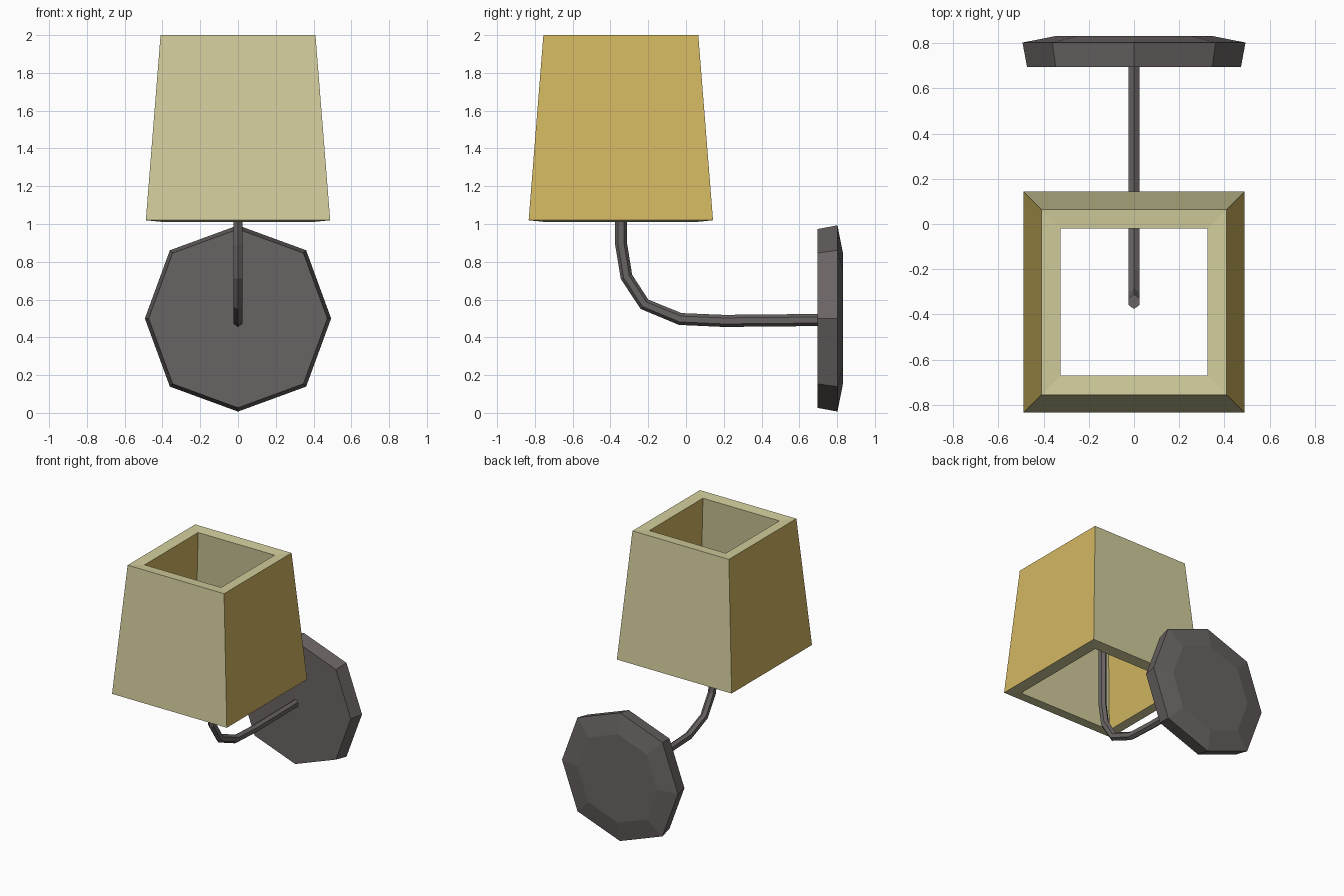
import bpy, bmesh, math
from mathutils import Vector

if "Cube" in bpy.data.objects:
    bpy.data.objects.remove(bpy.data.objects["Cube"])


def material(name, rgb):
    # sRGB 0-255 to linear viewport colour
    lin = [((c / 255 + 0.055) / 1.055) ** 2.4 for c in rgb]
    m = bpy.data.materials.new(name)
    m.diffuse_color = (*lin, 1)
    m.use_nodes = True
    m.node_tree.nodes["Principled BSDF"].inputs["Base Color"].default_value = m.diffuse_color
    return m


cream = material("cream_fabric", (210, 205, 156))
gold = material("gold_fabric", (210, 183, 97))
metal = material("dark_grey_metal", (106, 100, 99))


def loft(name, rings, mats, closed=False):
    """Skin a list of equal vertex rings; closed joins last to first, otherwise cap."""
    bm = bmesh.new()
    loops = [[bm.verts.new(p) for p in r] for r in rings]
    n = len(loops[0])
    pairs = list(zip(loops, loops[1:]))
    if closed:
        pairs.append((loops[-1], loops[0]))
    else:
        bm.faces.new(loops[0])
        bm.faces.new(loops[-1])
    for a, b in pairs:
        for i in range(n):
            j = (i + 1) % n
            bm.faces.new((a[i], a[j], b[j], b[i]))
    bmesh.ops.recalc_face_normals(bm, faces=bm.faces)
    me = bpy.data.meshes.new(name)
    bm.to_mesh(me)
    bm.free()
    for m in mats:
        me.materials.append(m)
    ob = bpy.data.objects.new(name, me)
    bpy.context.collection.objects.link(ob)
    return ob


# Tapered square shade with thick walls, open at top and bottom
SHADE_Y = -0.345


def square(h, z):
    return [(sx * h, SHADE_Y + sy * h, z) for sx, sy in ((-1, -1), (1, -1), (1, 1), (-1, 1))]


shade = loft("lamp_shade",
             [square(0.488, 1.02), square(0.41, 2.0), square(0.325, 1.993), square(0.403, 1.011)],
             [cream, gold], closed=True)
for f in shade.data.polygons:   # side walls facing left and right are gold
    f.material_index = 1 if abs(f.normal.x) > 0.8 else 0


# Eight-sided wall plate, chamfered at the back
def octagon(r, y):
    pts = []
    for i in range(8):
        a = i * math.pi / 4
        k = r * (1.035 if i % 2 else 1.0)
        pts.append((k * math.cos(a), y, 0.5 + k * math.sin(a)))
    return pts


loft("wall_plate", [octagon(0.473, 0.695), octagon(0.493, 0.802), octagon(0.34, 0.832)], [metal])

# Bent arm from the plate up into the shade, (y, z) path
path = [Vector((0, y, z)) for y, z in (
    (0.72, 0.492), (0.2, 0.487), (-0.03, 0.497), (-0.22, 0.575),
    (-0.315, 0.72), (-0.343, 0.89), (-0.343, 1.4))]
rings = []
for i, p in enumerate(path):
    d_in = (p - path[max(i - 1, 0)]).normalized()
    d_out = (path[min(i + 1, len(path) - 1)] - p).normalized()
    t = (d_in + d_out).normalized()
    side = Vector((0, -t.z, t.y))
    rings.append([p + side * 0.032 * math.cos(k * math.pi / 3)
                  + Vector((0.027 * math.sin(k * math.pi / 3), 0, 0)) for k in range(6)])
loft("bent_arm", rings, [metal])
